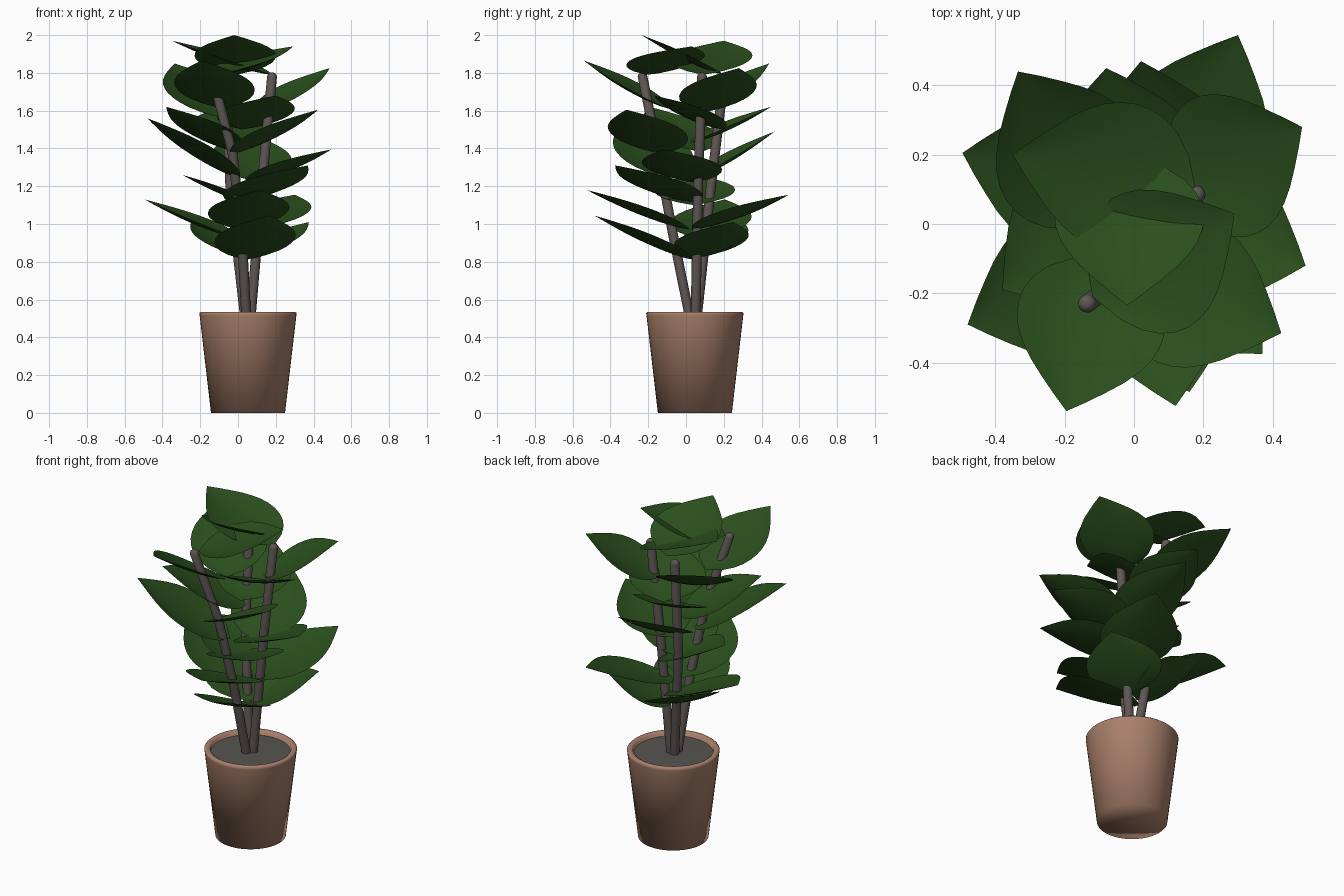
import bpy, bmesh, math
from mathutils import Vector

if "Cube" in bpy.data.objects:
    bpy.data.objects.remove(bpy.data.objects["Cube"])


def material(name, rgb):
    m = bpy.data.materials.new(name)
    m.diffuse_color = (*rgb, 1)
    m.use_nodes = True
    m.node_tree.nodes["Principled BSDF"].inputs["Base Color"].default_value = m.diffuse_color
    return m


LEAF = material("leaf green", (0.023, 0.077, 0.012))
STEM = material("stem grey brown", (0.110, 0.092, 0.087))
SOIL = material("soil grey", (0.095, 0.090, 0.082))
CLAY = material("clay", (0.400, 0.216, 0.147))
CX, CY = 0.053, 0.047


def finish(bm, name, mat, angle=40):
    mesh = bpy.data.meshes.new(name)
    bm.to_mesh(mesh)
    bm.free()
    ob = bpy.data.objects.new(name, mesh)
    bpy.context.collection.objects.link(ob)
    mesh.materials.append(mat)
    bpy.ops.object.select_all(action='DESELECT')
    ob.select_set(True)
    bpy.context.view_layer.objects.active = ob
    bpy.ops.object.shade_smooth_by_angle(angle=math.radians(angle))
    return ob


def lathe(name, profile, mat, steps=48, angle=40):
    bm = bmesh.new()
    verts = [bm.verts.new((r, 0, z)) for r, z in profile]
    edges = [bm.edges.new(p) for p in zip(verts, verts[1:])]
    bmesh.ops.spin(bm, geom=verts + edges, axis=(0, 0, 1), cent=(0, 0, 0),
                   angle=math.tau, steps=steps)
    bmesh.ops.remove_doubles(bm, verts=bm.verts, dist=1e-4)
    bmesh.ops.recalc_face_normals(bm, faces=bm.faces)
    ob = finish(bm, name, mat, angle)
    ob.location = (CX, CY, 0)


# Pot with a rounded lip, and the soil in it
lathe("pot", [(0, 0), (0.196, 0), (0.256, 0.515), (0.258, 0.528), (0.25, 0.535),
              (0.235, 0.535), (0.224, 0.528), (0.215, 0.46), (0, 0.46)], CLAY, angle=120)
lathe("soil", [(0, 0.515), (0.221, 0.51), (0.2, 0.46)], SOIL)


# Stems: tubes through a few points, with domed tops
def stem(name, points, radius=0.026, sides=16):
    bm = bmesh.new()
    pts = [Vector(p) for p in points]
    rings = [(p, radius) for p in pts]
    rings += [(pts[-1] + Vector((0, 0, radius * 0.9 * math.sin(a))), radius * math.cos(a))
              for a in (0.5, 0.95, 1.35)]
    loops = []
    for p, r in rings:
        loops.append([bm.verts.new((p.x + r * math.cos(a), p.y + r * math.sin(a), p.z))
                      for a in (math.tau * i / sides for i in range(sides))])
    for lo, hi in zip(loops, loops[1:]):
        for i in range(sides):
            j = (i + 1) % sides
            bm.faces.new((lo[i], lo[j], hi[j], hi[i]))
    bm.faces.new(loops[0][::-1])
    bm.faces.new(loops[-1])
    finish(bm, name, STEM, 50)


stem("front_left_stem", [(0.045, 0.025, 0.48), (0.02, -0.07, 0.95),
                         (-0.03, -0.15, 1.38), (-0.135, -0.23, 1.78)])
stem("right_stem", [(0.065, 0.05, 0.48), (0.13, 0.065, 1.24), (0.18, 0.085, 1.78)])
stem("back_left_stem", [(0.04, 0.055, 0.48), (-0.04, 0.13, 1.18), (-0.065, 0.20, 1.76)])


# Leaves: pointed ovals, slightly cupped, running from the stem to a tip
HALF_WIDTH = [0, 0.10, 0.157, 0.191, 0.209, 0.216, 0.212, 0.198, 0.173, 0.139, 0.096, 0.05, 0]


def leaf(name, base, tip, cup=0.03, across=4):
    base, tip = Vector(base), Vector(tip)
    axis = tip - base
    side = axis.cross(Vector((0, 0, 1))).normalized()
    up = side.cross(axis).normalized()
    n = len(HALF_WIDTH) - 1
    bm = bmesh.new()
    rows = []
    for k, w in enumerate(HALF_WIDTH):
        t = k / n
        row = []
        for i in range(-across, across + 1):
            u = i / across
            lift = cup * (w / 0.2) * (u * u - 0.6)
            row.append(bm.verts.new(base + axis * t + side * (w * u) + up * lift))
        rows.append(row)
    for a, b in zip(rows, rows[1:]):
        for i in range(2 * across):
            bm.faces.new((a[i], a[i + 1], b[i + 1], b[i]))
    bmesh.ops.remove_doubles(bm, verts=bm.verts, dist=1e-4)
    bm.normal_update()
    if sum((f.normal.z for f in bm.faces)) < 0:
        bmesh.ops.reverse_faces(bm, faces=bm.faces)
    finish(bm, name, LEAF, 60)


LEAVES = {
    "low": [((0.04, 0.04, 0.81), (0.16, -0.485, 1.045)),
            ((0.05, 0.05, 0.82), (0.375, 0.25, 1.01)),
            ((0.05, 0.04, 0.82), (-0.24, 0.28, 1.03)),
            ((0.01, 0.02, 0.97), (0.12, -0.525, 1.18)),
            ((0.02, 0.08, 0.92), (-0.495, 0.205, 1.13)),
            ((0.08, 0.03, 0.97), (0.30, 0.545, 1.155))],
    "middle": [((-0.03, 0.05, 1.11), (0.37, -0.375, 1.31)),
               ((0.11, 0.04, 1.10), (-0.295, 0.05, 1.26)),
               ((0.04, 0.05, 1.22), (0.495, -0.12, 1.395)),
               ((0.01, -0.09, 1.24), (-0.48, -0.29, 1.56)),
               ((0.11, 0.0, 1.22), (0.02, 0.47, 1.49)),
               ((-0.04, -0.12, 1.37), (0.425, -0.315, 1.605))],
    "upper": [((0.0, 0.02, 1.43), (-0.08, 0.45, 1.62)),
              ((0.0, 0.08, 1.38), (-0.38, -0.19, 1.62)),
              ((0.02, 0.20, 1.50), (0.20, -0.17, 1.68)),
              ((-0.075, -0.09, 1.61), (-0.195, -0.54, 1.865)),
              ((0.11, 0.09, 1.59), (0.485, 0.28, 1.825)),
              ((-0.08, 0.0, 1.56), (-0.335, 0.44, 1.85))],
    "crown": [((-0.12, -0.21, 1.79), (0.29, 0.03, 1.94)),
              ((0.18, 0.09, 1.79), (-0.35, 0.20, 1.97)),
              ((-0.01, 0.20, 1.79), (-0.02, -0.235, 2.0))],
}
for tier, leaves in LEAVES.items():
    for i, (base, tip) in enumerate(leaves, 1):
        leaf(f"{tier}_leaf_{i}", base, tip)
